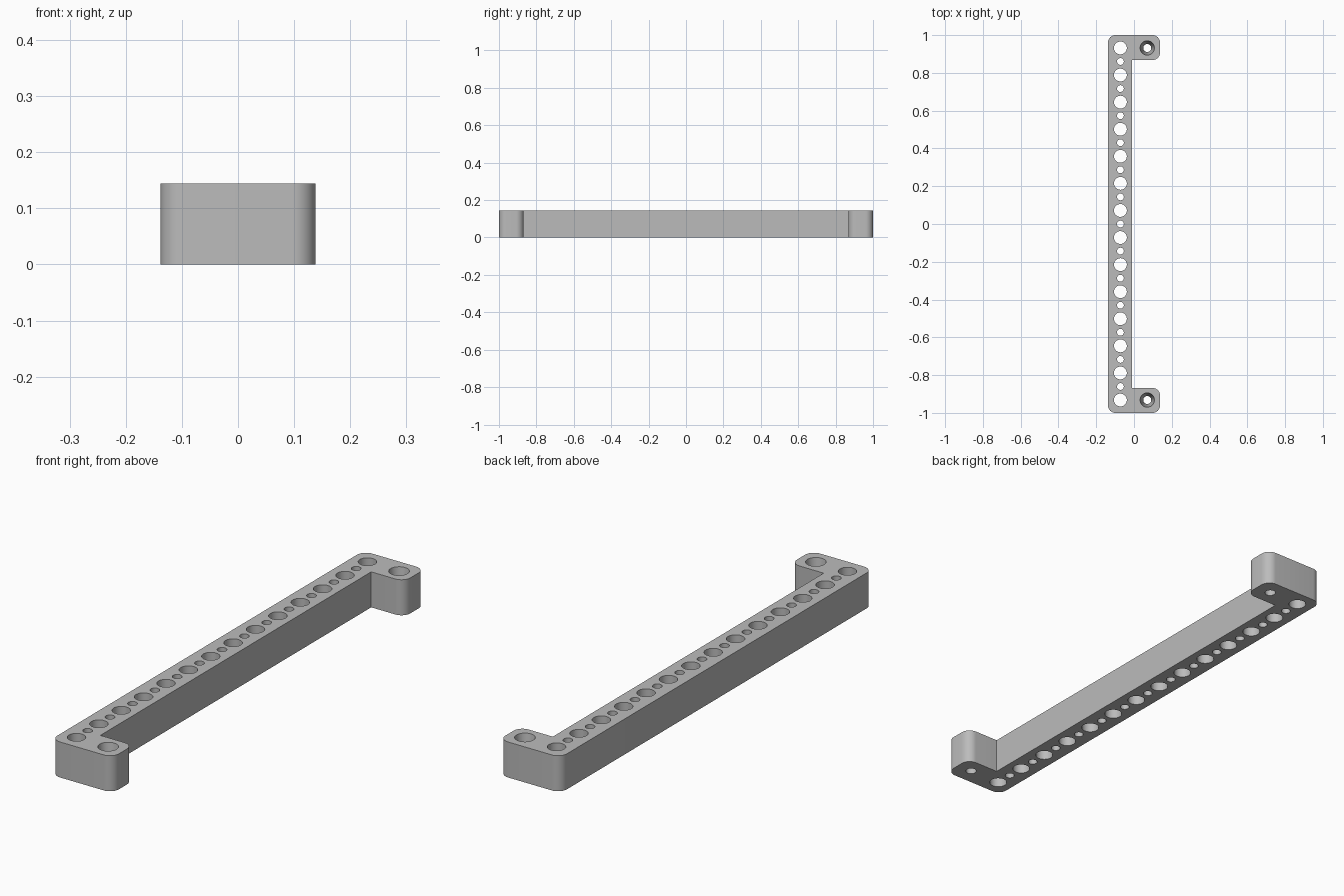
import bpy, bmesh, math

if "Cube" in bpy.data.objects:
    bpy.data.objects.remove(bpy.data.objects["Cube"], do_unlink=True)

HEIGHT = 0.144
HALF_X = 0.138      # outer half width
INNER_X = -0.01     # inner side of the bar
FOOT_Y = 0.868      # inner side of the end feet
CORNER = 0.04
BAR_X, FOOT_X, END_Y = -0.072, 0.07, 0.932
HOLES = 14
PITCH = 2 * END_Y / (HOLES - 1)

grey = bpy.data.materials.new("light_grey")
grey.use_nodes = True
colour = (0.5, 0.5, 0.5, 1)
grey.diffuse_color = colour
grey.node_tree.nodes["Principled BSDF"].inputs["Base Color"].default_value = colour


def make_object(name, bm):
    mesh = bpy.data.meshes.new(name)
    bmesh.ops.recalc_face_normals(bm, faces=bm.faces)
    bm.to_mesh(mesh)
    bm.free()
    obj = bpy.data.objects.new(name, mesh)
    mesh.materials.append(grey)
    bpy.context.collection.objects.link(obj)
    return obj


# Bracket body: C-shaped outline, extruded, with rounded outer corners
bm = bmesh.new()
half = [(INNER_X, FOOT_Y), (HALF_X, FOOT_Y), (HALF_X, 1), (-HALF_X, 1)]
outline = half + [(x, -y) for x, y in reversed(half)]
face = bm.faces.new([bm.verts.new((x, y, 0)) for x, y in outline])
top = bmesh.ops.extrude_face_region(bm, geom=[face])["geom"]
bmesh.ops.translate(bm, vec=(0, 0, HEIGHT),
                    verts=[v for v in top if isinstance(v, bmesh.types.BMVert)])
rounded = [e for e in bm.edges
           if abs(e.verts[0].co.z - e.verts[1].co.z) > 0.01
           and abs(e.verts[0].co.x) > 0.1]
bmesh.ops.bevel(bm, geom=rounded, offset=CORNER, segments=10, profile=0.5,
                affect='EDGES')
body = make_object("bracket_body", bm)

# Cutters: alternating holes along the bar, tapered screw holes in the feet
bm = bmesh.new()


def add_hole(x, y, r_bottom, r_top):
    margin = 0.02
    taper = (r_top - r_bottom) * margin / HEIGHT
    made = bmesh.ops.create_cone(bm, cap_ends=True, segments=40,
                                 radius1=r_bottom - taper,
                                 radius2=r_top + taper,
                                 depth=HEIGHT + 2 * margin)
    bmesh.ops.translate(bm, vec=(x, y, HEIGHT / 2), verts=made["verts"])


for i in range(2 * HOLES - 1):
    radius = 0.018 if i % 2 else 0.034
    add_hole(BAR_X, -END_Y + i * PITCH / 2, radius, radius)
for side in (-1, 1):
    add_hole(FOOT_X, side * END_Y, 0.021, 0.038)
cutter = make_object("hole_cutter", bm)

# Cut the holes and keep the rims sharp
cut = body.modifiers.new("holes", 'BOOLEAN')
cut.operation = 'DIFFERENCE'
cut.solver = 'EXACT'
cut.object = cutter
bpy.ops.object.select_all(action='DESELECT')
body.select_set(True)
bpy.context.view_layer.objects.active = body
bpy.ops.object.modifier_apply(modifier=cut.name)
bpy.data.objects.remove(cutter, do_unlink=True)
bpy.ops.object.shade_smooth_by_angle(angle=math.radians(30))
